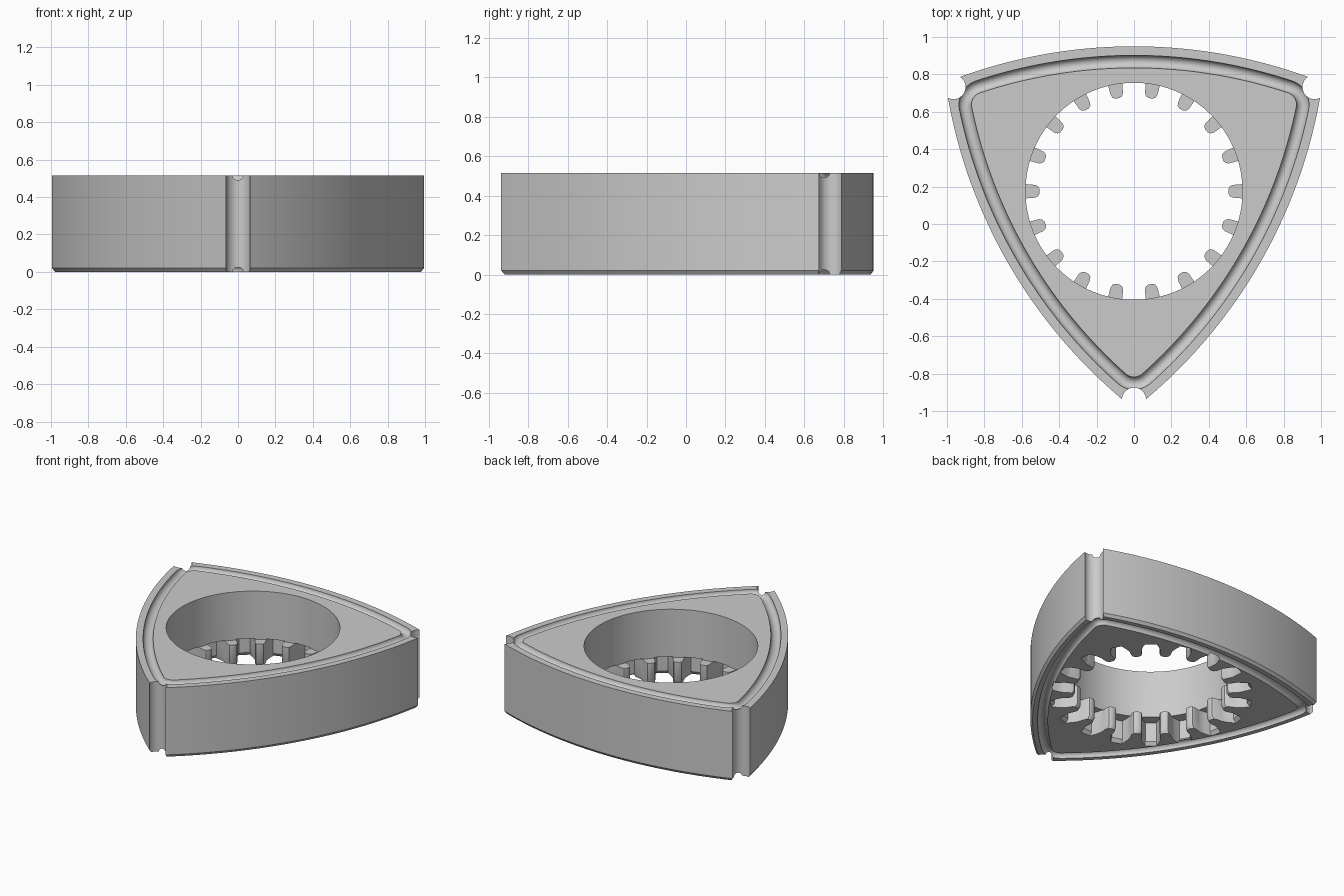
import bpy, bmesh, math
from mathutils import Vector

if "Cube" in bpy.data.objects:
    bpy.data.objects.remove(bpy.data.objects["Cube"])

HEIGHT = 0.515
CENTRE = Vector((0, 0.175))     # rotor axis
FLANK_MID = 0.775               # axis to middle of a flank
FLANK_R = 2.73                  # flank curvature radius
BACK = FLANK_R - FLANK_MID
NOTCH_AT = 1.115                # axis to apex seal slot


def polar(angle, radius=1.0):
    return Vector((math.cos(angle), math.sin(angle))) * radius


def rotor_outline(offset, corner_r=0.0, steps=48, corner_steps=10):
    """Three bowed flanks, inset by offset, with optional rounded corners."""
    r_in = FLANK_R - offset - corner_r
    apex = (-BACK + math.sqrt(BACK ** 2 - 4 * (BACK ** 2 - r_in ** 2))) / 2
    t = math.asin(apex * math.cos(math.pi / 6) / r_in)
    pts = []
    for k in range(3):
        mid = math.pi / 2 + k * math.tau / 3
        arc_centre = CENTRE - polar(mid, BACK)
        for i in range(steps):
            pts.append(arc_centre + polar(mid - t + 2 * t * i / steps, FLANK_R - offset))
        if corner_r:
            corner = CENTRE + polar(mid + math.pi / 3, apex)
            turn = math.tau / 3 - 2 * t
            for i in range(corner_steps):
                pts.append(corner + polar(mid + t + turn * i / corner_steps, corner_r))
    return pts


def new_object(name, bm):
    bmesh.ops.recalc_face_normals(bm, faces=bm.faces)
    mesh = bpy.data.meshes.new(name)
    bm.to_mesh(mesh)
    bm.free()
    obj = bpy.data.objects.new(name, mesh)
    bpy.context.collection.objects.link(obj)
    return obj


def bridge(bm, a, b):
    n = len(a)
    for i in range(n):
        j = (i + 1) % n
        bm.faces.new((a[i], a[j], b[j], b[i]))


def loft(name, layers):
    """Solid through a stack of (points, z) outlines."""
    bm = bmesh.new()
    rings = [[bm.verts.new((p.x, p.y, z)) for p in pts] for pts, z in layers]
    for a, b in zip(rings, rings[1:]):
        bridge(bm, a, b)
    bm.faces.new(rings[0])
    bm.faces.new(rings[-1])
    return new_object(name, bm)


def circle(centre, radius, sides):
    return [centre + polar(math.tau * i / sides, radius) for i in range(sides)]


def tube(name, path, radius, z, sides=20):
    """Round tube swept along a closed flat path."""
    bm = bmesh.new()
    rings = []
    for i, p in enumerate(path):
        d = (path[(i + 1) % len(path)] - path[i - 1]).normalized()
        out = Vector((d.y, -d.x))
        ring = []
        for s in range(sides):
            c = polar(math.tau * (s + 0.5) / sides, radius)
            q = p + out * c.x
            ring.append(bm.verts.new((q.x, q.y, z + c.y)))
        rings.append(ring)
    for i in range(len(rings)):
        bridge(bm, rings[i - 1], rings[i])
    return new_object(name, bm)


def gear_outline(scale=1.0, teeth=18):
    """Internal gear opening; each pair is radius and tooth half width."""
    side = [(0.66, 0.078), (0.62, 0.055), (0.58, 0.038), (0.53, 0.034),
            (0.513, 0.026), (0.505, 0.012)]
    pts = []
    for k in range(teeth):
        a = k * math.tau / teeth
        pts += [CENTRE + polar(a - w / r, r * scale) for r, w in side]
        pts += [CENTRE + polar(a + w / r, r * scale) for r, w in reversed(side)]
    return pts


# Rotor body with a chamfered lower edge
rotor = loft("rotor", [(rotor_outline(0.015), 0),
                       (rotor_outline(0), 0.02),
                       (rotor_outline(0), HEIGHT)])

# Bearing bore above, toothed ring below
cutters = [
    loft("gear_cutter", [(gear_outline(1.06), -0.025),
                         (gear_outline(), 0.025),
                         (gear_outline(), 0.165)]),
    loft("bore_cutter", [(circle(CENTRE, 0.58, 96), 0.16),
                         (circle(CENTRE, 0.58, 96), HEIGHT + 0.1)]),
]

# Side seal grooves on both faces
for z in (0, HEIGHT):
    cutters.append(tube("groove_cutter", rotor_outline(0.082, 0.1), 0.034, z))

# Apex seal slots
for k in range(3):
    spot = CENTRE + polar(-math.pi / 2 + k * math.tau / 3, NOTCH_AT)
    ring = circle(spot, 0.065, 32)
    cutters.append(loft("slot_cutter", [(ring, -0.1), (ring, HEIGHT + 0.1)]))

bpy.ops.object.select_all(action="DESELECT")
bpy.context.view_layer.objects.active = rotor
rotor.select_set(True)
for cutter in cutters:
    cutter.hide_render = True
    mod = rotor.modifiers.new("cut", "BOOLEAN")
    mod.operation = "DIFFERENCE"
    mod.solver = "EXACT"
    mod.object = cutter
    bpy.ops.object.modifier_apply(modifier=mod.name)
    bpy.data.objects.remove(cutter)

# Plain grey metal
grey = bpy.data.materials.new("grey_metal")
grey.use_nodes = True
colour = (0.6, 0.6, 0.6, 1)
grey.diffuse_color = colour
grey.node_tree.nodes["Principled BSDF"].inputs["Base Color"].default_value = colour
rotor.data.materials.clear()
rotor.data.materials.append(grey)
bpy.ops.object.shade_smooth_by_angle(angle=math.radians(30))
